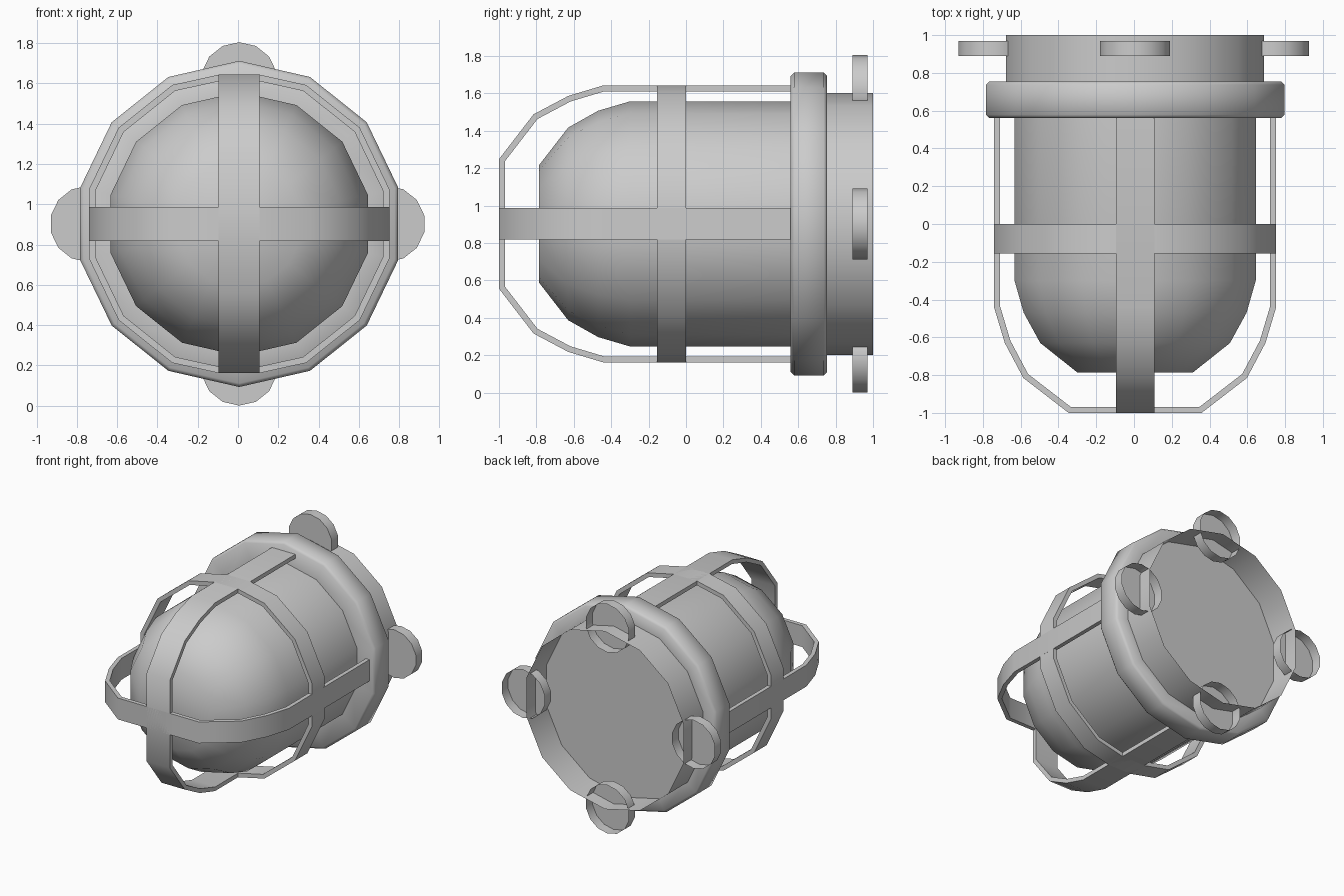
import bpy, bmesh, math
from mathutils import Vector

if "Cube" in bpy.data.objects:
    bpy.data.objects.remove(bpy.data.objects["Cube"])

CX, CZ, N = 0.006, 0.9025, 14      # lamp axis runs along y; round parts have 14 sides
T = 0.032                          # cage bar thickness


def finish(name, bm):
    bmesh.ops.recalc_face_normals(bm, faces=bm.faces)
    me = bpy.data.meshes.new(name)
    bm.to_mesh(me)
    bm.free()
    ob = bpy.data.objects.new(name, me)
    bpy.context.collection.objects.link(ob)
    bpy.ops.object.select_all(action='DESELECT')
    ob.select_set(True)
    bpy.context.view_layer.objects.active = ob
    bpy.ops.object.shade_smooth_by_angle(angle=math.radians(50))
    return ob


def revolve(name, profile, x=CX, z=CZ, cap_start=False):
    """Turn (radius, y) points around an axis parallel to y."""
    bm = bmesh.new()
    rings = []
    for r, y in profile:
        rings.append([bm.verts.new((x + r * math.sin(2 * math.pi * k / N), y,
                                    z + r * math.cos(2 * math.pi * k / N)))
                      for k in range(N)])
    for a, b in zip(rings, rings[1:]):
        for k in range(N):
            j = (k + 1) % N
            bm.faces.new((a[k], a[j], b[j], b[k]))
    if cap_start:
        bm.faces.new(rings[0])
    return finish(name, bm)


def inset(path, closed):
    """Offset a path inwards by the bar thickness with mitred corners."""
    pts = [Vector(p) for p in path]
    n = len(pts)
    out = []
    for i, p in enumerate(pts):
        dirs = []
        if closed or i > 0:
            dirs.append((p - pts[i - 1]).normalized())
        if closed or i < n - 1:
            dirs.append((pts[(i + 1) % n] - p).normalized())
        norms = [Vector((d.y, -d.x)) for d in dirs]
        a, b = norms[0], norms[-1]
        out.append(p + (a + b) * T / (1 + a.dot(b)))
    return out


def band(name, path, lo, hi, place, closed=False):
    """Flat bar following a 2D path, lo..hi wide across the path."""
    bm = bmesh.new()
    secs = []
    for o, i in zip(path, inset(path, closed)):
        secs.append([bm.verts.new(place(p[0], p[1], w))
                     for p, w in ((o, lo), (o, hi), (i, hi), (i, lo))])
    pairs = list(zip(secs, secs[1:]))
    if closed:
        pairs.append((secs[-1], secs[0]))
    else:
        bm.faces.new(secs[0])
        bm.faces.new(secs[-1])
    for a, b in pairs:
        for k in range(4):
            j = (k + 1) % 4
            bm.faces.new((a[k], a[j], b[j], b[k]))
    return finish(name, bm)


# Glass dome with flat front
revolve("glass_dome", [(0.315, -0.785), (0.515, -0.63), (0.605, -0.47),
                       (0.655, -0.30), (0.655, 0.60)], cap_start=True)

# Thick collar behind the glass
revolve("collar", [(0.62, 0.56), (0.792, 0.56), (0.81, 0.578), (0.81, 0.737),
                   (0.792, 0.755), (0.69, 0.755)])

# Base shell, open at the back, with its inner plate
revolve("base_shell", [(0.70, 0.755), (0.70, 1.0)], cap_start=True)

# Four mounting lugs, shallow cups open at the back
for label, x, z in (("top", CX, CZ + 0.7125), ("bottom", CX, CZ - 0.7125),
                    ("right", 0.740, CZ), ("left", -0.744, CZ)):
    revolve(label + "_lug", [(0.19, 0.89), (0.19, 0.97)], x, z, cap_start=True)


# Two cage straps bent over the front
def strap_path(r):
    half = [(r, 0.60), (r, -0.44), (r - 0.057, -0.63),
            (r - 0.155, -0.815), (r - 0.395, -1.0)]
    return half + [(-a, y) for a, y in reversed(half)]


band("vertical_strap", strap_path(0.741), -0.102, 0.102,
     lambda a, y, w: (CX + w, y, CZ + a))
band("horizontal_strap", strap_path(0.747), -0.084, 0.084,
     lambda a, y, w: (CX + a, y, CZ + w))

# Cage hoop, flattened where the vertical strap crosses it
hoop = []
for k in range(N):
    t = 2 * math.pi * k / N
    if k % (N // 2) == 0:
        s = 1 if k == 0 else -1
        hoop += [(-0.102 * s, 0.741 * s), (0.102 * s, 0.741 * s)]
    else:
        hoop.append((0.766 * math.sin(t), 0.766 * math.cos(t)))
band("cage_hoop", hoop, -0.155, 0.0,
     lambda a, b, w: (CX + a, w, CZ + b), closed=True)
